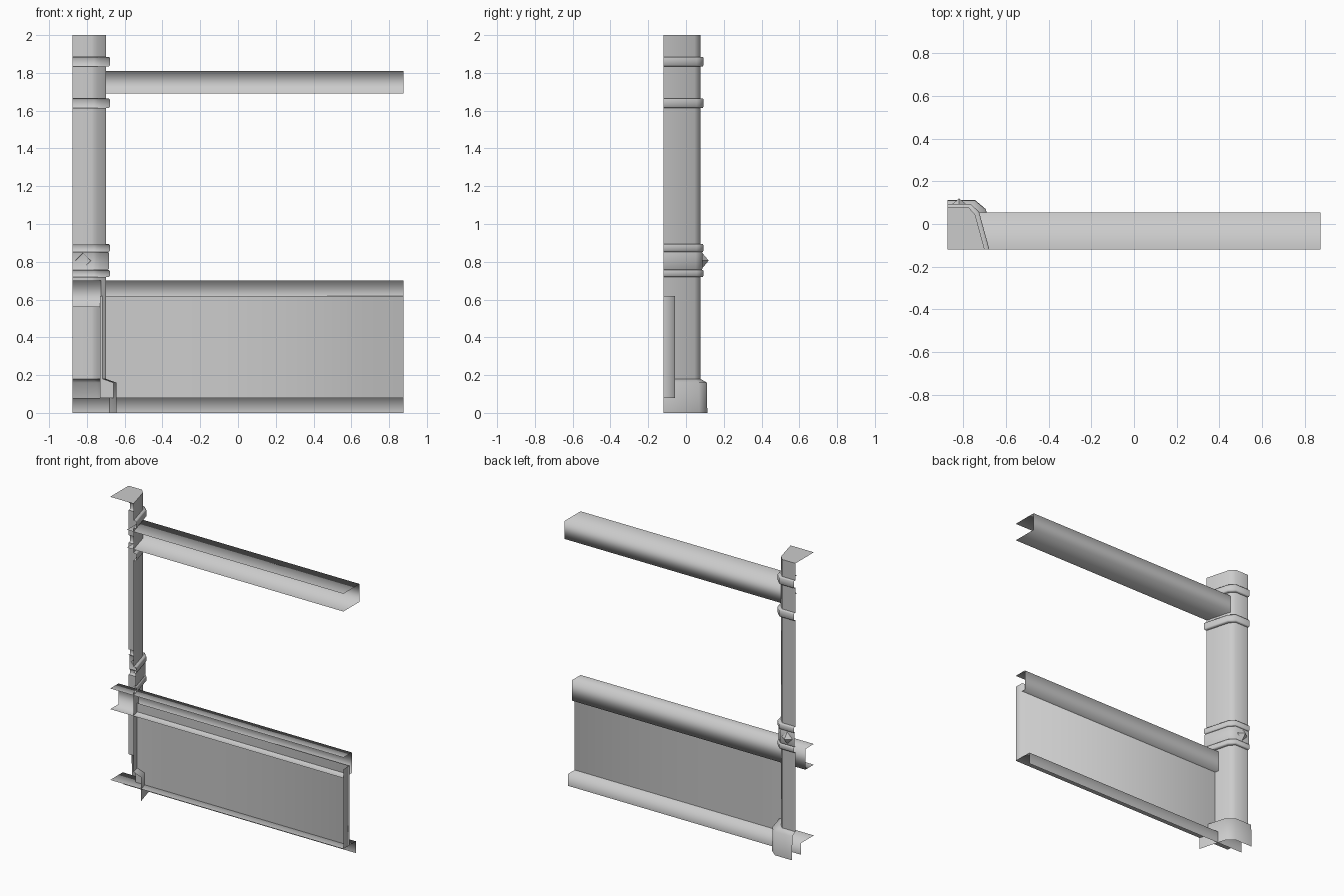
import bpy

if "Cube" in bpy.data.objects:
    bpy.data.objects.remove(bpy.data.objects["Cube"])

L, R, F = -0.875, 0.875, -0.12   # left end, right end, open front plane


def make(name, verts, faces, smooth=True):
    me = bpy.data.meshes.new(name)
    me.from_pydata(verts, [], faces)
    me.update()
    for p in me.polygons:
        p.use_smooth = smooth
    ob = bpy.data.objects.new(name, me)
    bpy.context.collection.objects.link(ob)
    return ob


def loft(name, rows):
    """Skin open rows of points into a one-sided shell."""
    n = len(rows[0])
    verts = [v for row in rows for v in row]
    faces = []
    for r in range(len(rows) - 1):
        for i in range(n - 1):
            a, b = r * n + i, (r + 1) * n + i
            faces.append((a, b, b + 1, a + 1))
    return make(name, verts, faces)


def post_ring(z, ox=0.0, oy=0.0):
    """Quarter outline of the tapered post, widened by ox / oy."""
    return [(L, 0.077 + oy, z), (-0.775 + ox * 0.5, 0.077 + oy, z),
            (-0.745 + ox * 0.85, 0.045 + oy * 0.7, z), (-0.70 + ox, F, z)]


def channel(name, x0, profile):
    """Rail with an open (y, z) profile running along x."""
    return loft(name, [[(x, y, z) for y, z in profile] for x in (x0, R)])


def shaft(name, z0, z1):
    return loft(name, [post_ring(z0), post_ring(z1)])


def band(name, z0, z1, ox=0.022, oy=0.016):
    b = 0.006
    return loft(name, [post_ring(z0), post_ring(z0, ox * 0.75, oy * 0.75),
                       post_ring(z0 + b, ox, oy), post_ring(z1 - b, ox, oy),
                       post_ring(z1, ox * 0.75, oy * 0.75), post_ring(z1)])


# Post: foot, shafts and collars
loft("post_foot", [post_ring(0, 0.058, 0.036), post_ring(0.16, 0.058, 0.033),
                   post_ring(0.18)])
shaft("post_lower_shaft", 0.18, 0.72)
shaft("post_middle_shaft", 0.89, 1.615)
shaft("post_neck", 1.665, 1.835)
shaft("post_top_shaft", 1.885, 2.0)
band("collar_low", 0.72, 0.757)
band("collar_centre", 0.757, 0.853, 0.016, 0.01)
band("collar_high", 0.853, 0.893)
band("neck_ring_low", 1.615, 1.665)
band("neck_ring_high", 1.835, 1.885)

# Flat lid on the post
make("post_lid", post_ring(2.0) + [(L, F, 2.0)], [(4, 3, 2, 1, 0)], False)

# Pyramid stud on the centre collar
cx, cz, h, yb = -0.82, 0.806, 0.042, 0.085
make("stud", [(cx - h, yb, cz), (cx, yb, cz - h), (cx + h, yb, cz),
              (cx, yb, cz + h), (cx, 0.12, cz)],
     [((i + 1) % 4, i, 4) for i in range(4)], False)

# Rails
channel("top_rail", -0.75, [(F, 1.81), (0.055, 1.81), (0.055, 1.69), (F, 1.69)])
channel("middle_rail", L, [(F, 0.70), (-0.03, 0.70), (-0.03, 0.56), (F, 0.56)])
channel("bottom_rail", L, [(F, 0.08), (0.015, 0.08), (0.015, 0.0)])

# Infill panel with a returned right end
loft("infill_panel", [[(-0.73, -0.057, z), (R, -0.057, z), (R, F, z)]
                      for z in (0.08, 0.62)])
